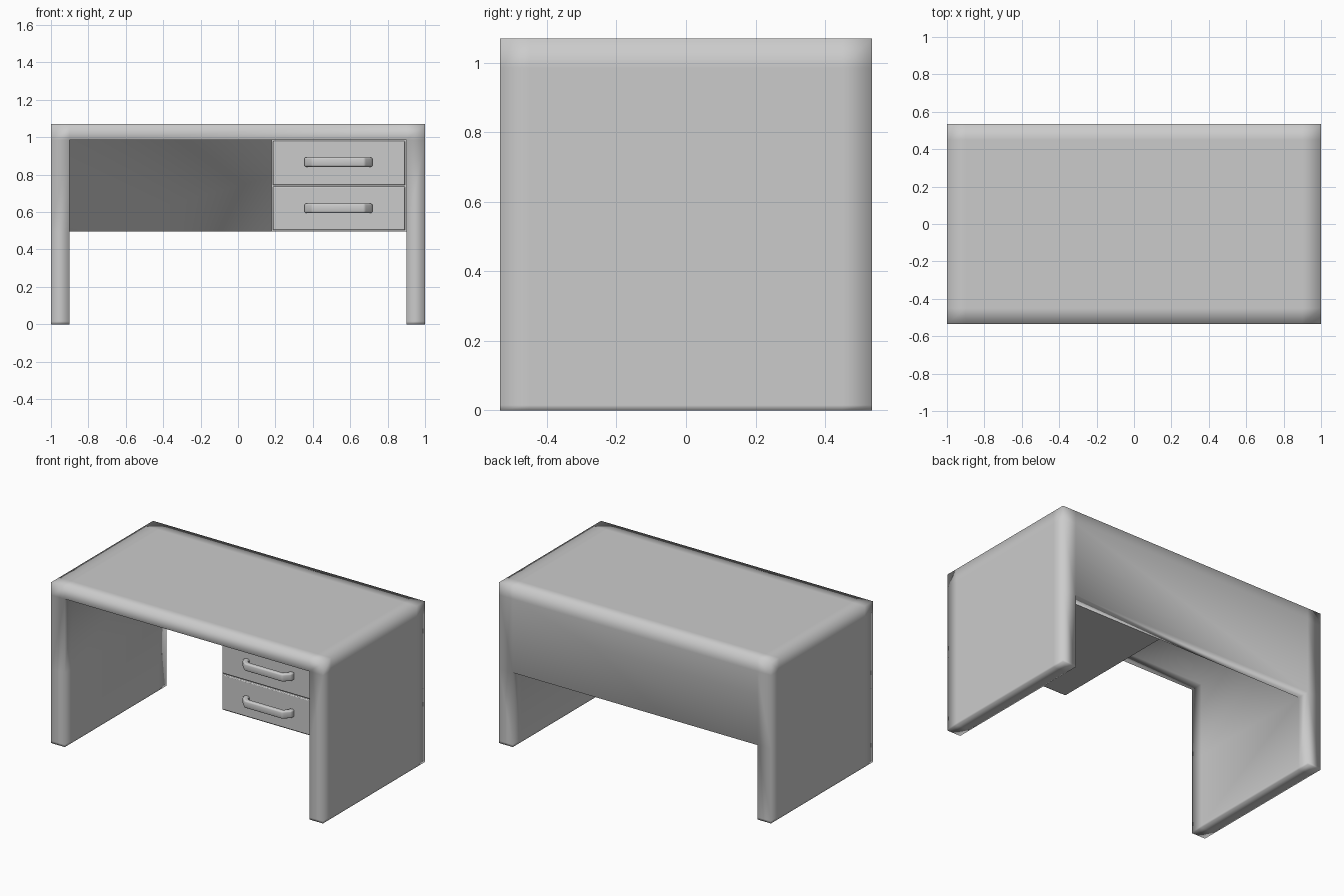
import bpy, bmesh
from mathutils import Vector

if "Cube" in bpy.data.objects:
    bpy.data.objects.remove(bpy.data.objects["Cube"])


def add_object(name, bm):
    bmesh.ops.recalc_face_normals(bm, faces=bm.faces)
    mesh = bpy.data.meshes.new(name)
    bm.to_mesh(mesh)
    bm.free()
    obj = bpy.data.objects.new(name, mesh)
    bpy.context.collection.objects.link(obj)
    return obj


def smooth(obj, angle=None):
    bpy.ops.object.select_all(action='DESELECT')
    obj.select_set(True)
    bpy.context.view_layer.objects.active = obj
    if angle is None:
        bpy.ops.object.shade_smooth()
    else:
        bpy.ops.object.shade_smooth_by_angle(angle=angle)


def bevel(obj, width, segments):
    mod = obj.modifiers.new("bevel", 'BEVEL')
    mod.width = width
    mod.segments = segments
    mod.limit_method = 'ANGLE'


def box(name, lo, hi, width):
    bm = bmesh.new()
    bmesh.ops.create_cube(bm, size=1)
    for v in bm.verts:
        v.co = Vector([lo[a] if v.co[a] < 0 else hi[a] for a in range(3)])
    obj = add_object(name, bm)
    if width:
        bevel(obj, width, 2)
        smooth(obj, 0.6)
    return obj


def cell_solid(name, cuts, filled):
    """One welded solid made of the filled cells of a grid."""
    bm = bmesh.new()
    verts = {}
    size = [len(c) - 1 for c in cuts]

    def vert(key):
        if key not in verts:
            verts[key] = bm.verts.new([cuts[a][key[a]] for a in range(3)])
        return verts[key]

    def solid(c):
        return all(0 <= c[a] < size[a] for a in range(3)) and filled(*c)

    for cell in [(i, j, k) for i in range(size[0]) for j in range(size[1]) for k in range(size[2])]:
        if not solid(cell):
            continue
        for axis in range(3):
            u, w = (axis + 1) % 3, (axis + 2) % 3
            for side in (0, 1):
                near = list(cell)
                near[axis] += 2 * side - 1
                if solid(near):
                    continue
                ring = []
                for du, dw in ((0, 0), (1, 0), (1, 1), (0, 1)):
                    key = list(cell)
                    key[axis] += side
                    key[u] += du
                    key[w] += dw
                    ring.append(vert(tuple(key)))
                bm.faces.new(ring)
    return add_object(name, bm)


# Desk shell: side panels, top and back panel, softly shaded across its edges
shell = cell_solid(
    "desk_shell",
    ([-1, -0.9, 0.9, 1], [-0.535, -0.45, 0.45, 0.535], [0, 0.015, 0.495, 0.985, 1.07]),
    lambda i, j, k: i != 1 or k == 3 or (k == 2 and j == 2))
smooth(shell)

# Drawer cabinet hanging under the top on the right
box("drawer_cabinet", (0.18, -0.42, 0.495), (0.9, 0.45, 0.985), 0)


def handle(name, z):
    """Bent bar handle: plan outline extruded upwards with rounded edges."""
    half = [(-0.182, 0.005), (-0.182, -0.025), (-0.14, -0.068)]
    inner = [(-0.126, -0.036), (-0.148, -0.014), (-0.148, 0.005)]
    outline = half + [(-x, y) for x, y in half[::-1]]
    outline += [(-x, y) for x, y in inner[::-1]] + inner
    bm = bmesh.new()
    face = bm.faces.new([bm.verts.new((0.537 + x, -0.435 + y, z - 0.025)) for x, y in outline])
    out = bmesh.ops.extrude_face_region(bm, geom=[face])
    for v in out["geom"]:
        if isinstance(v, bmesh.types.BMVert):
            v.co.z += 0.05
    obj = add_object(name, bm)
    bevel(obj, 0.011, 3)
    smooth(obj, 0.8)


# Two drawers, each with a front and a handle
for label, z0, z1, zh in (("lower", 0.503, 0.736, 0.62), ("upper", 0.744, 0.979, 0.867)):
    box(label + "_drawer_front", (0.187, -0.435, z0), (0.894, -0.40, z1), 0.005)
    handle(label + "_drawer_handle", zh)
